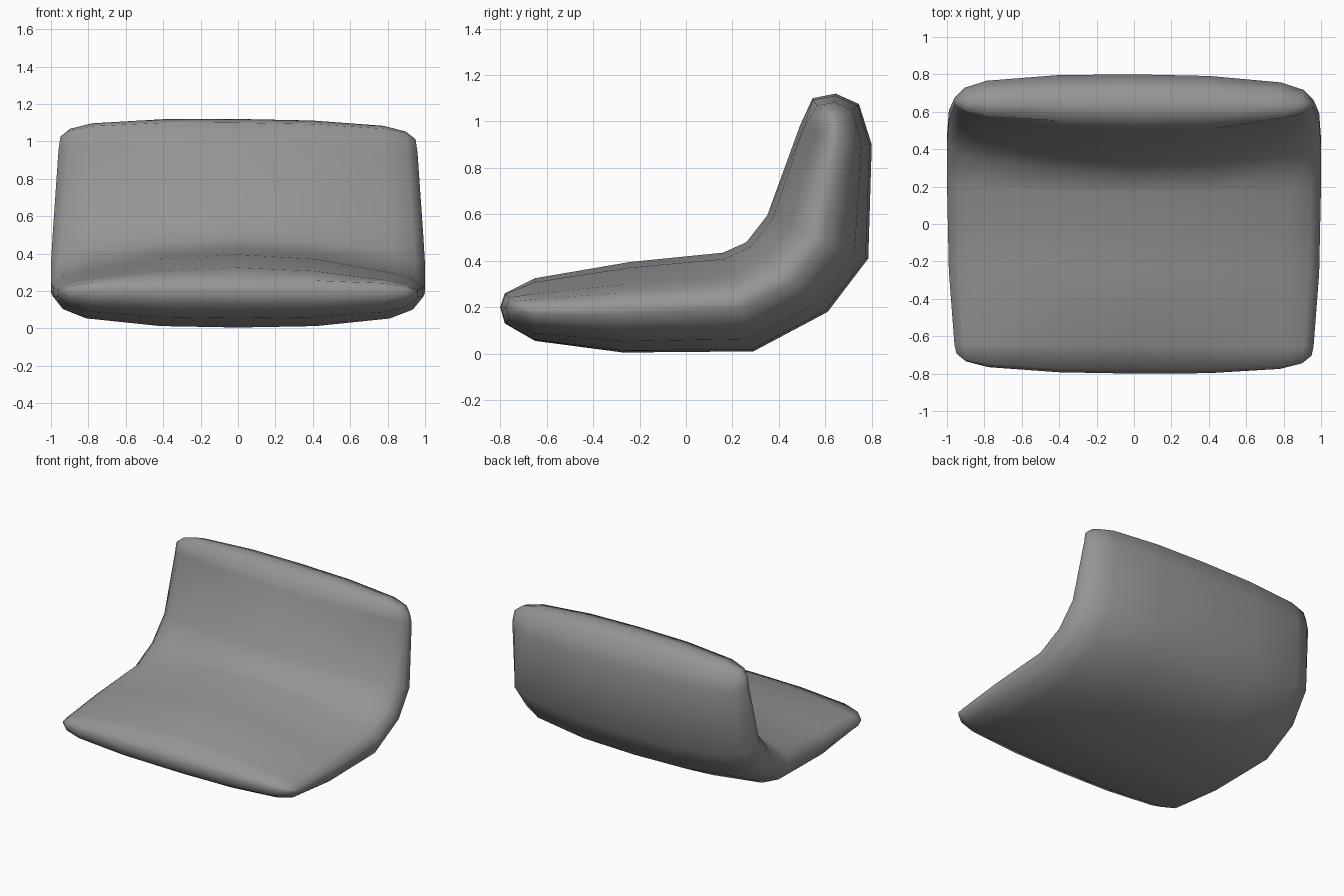
import bpy, bmesh
from mathutils import Vector

cube = bpy.data.objects.get("Cube")
if cube:
    bpy.data.objects.remove(cube)

grey = bpy.data.materials.new("upholstery_grey")
grey.use_nodes = True
colour = (0.3, 0.3, 0.3, 1)
grey.diffuse_color = colour
grey.node_tree.nodes["Principled BSDF"].inputs["Base Color"].default_value = colour

# Centre profile (y, z): sitting side and underside, from front lip to top edge
inner = [(-.78, .26), (-.65, .325), (-.24, .395), (.16, .435),
         (.26, .48), (.35, .595), (.49, .98), (.545, 1.10)]
outer = [(-.78, .13), (-.65, .055), (-.27, .005), (.29, .01),
         (.61, .18), (.785, .41), (.80, .90), (.745, 1.075)]
front_tip, top_tip = (-.80, .20), (.645, 1.12)
half_width = [.95, .96, .99, 1, 1, .99, .96, .95]

# Stations across the width: fraction, inner crown, outer crown
stations = [(0, 1, 1), (.42, .88, .96), (.82, .52, .75), (.945, .34, .5), (1, .1, .15)]
stations = [(-u, a, b) for u, a, b in reversed(stations[1:])] + stations

front_core, top_core = Vector((-.68, .195)), Vector((.645, 1.0))
cores = [(Vector(a) + Vector(b)) / 2 for a, b in zip(inner, outer)]
cores[0], cores[-1] = front_core, top_core


def section(u, crown_in, crown_out):
    """Closed loop of points, shrunk towards the core line of the shell."""
    last = len(inner) - 1
    loop = [(front_tip, front_core, crown_out, half_width[0])]
    for i, p in enumerate(inner):
        loop.append((p, cores[i], crown_out if i in (0, last) else crown_in, half_width[i]))
    loop.append((top_tip, top_core, crown_out, half_width[-1]))
    for i in range(last, -1, -1):
        loop.append((outer[i], cores[i], crown_out, half_width[i]))
    points = []
    for p, core, crown, width in loop:
        y, z = core.lerp(Vector(p), crown)
        x = u * width
        points.append((x, y - .006 * x, z - .008 * x * z))
    return points


# Padded seat shell lofted through the sections, with closed ends
bm = bmesh.new()
rings = [[bm.verts.new(p) for p in section(*s)] for s in stations]
count = len(rings[0])
for a, b in zip(rings, rings[1:]):
    for i in range(count):
        j = (i + 1) % count
        bm.faces.new((a[i], a[j], b[j], b[i]))
for ring in (rings[0], rings[-1]):
    half = len(inner)
    # strips between the sitting side and the underside
    bm.faces.new((ring[0], ring[1], ring[-1]))
    for i in range(1, half):
        bm.faces.new((ring[i], ring[i + 1], ring[-i - 1], ring[-i]))
    bm.faces.new((ring[half], ring[half + 1], ring[half + 2]))
bmesh.ops.recalc_face_normals(bm, faces=bm.faces)
for face in bm.faces:
    face.smooth = True

mesh = bpy.data.meshes.new("seat_shell")
bm.to_mesh(mesh)
bm.free()
mesh.materials.append(grey)
seat = bpy.data.objects.new("seat_shell", mesh)
bpy.context.collection.objects.link(seat)
